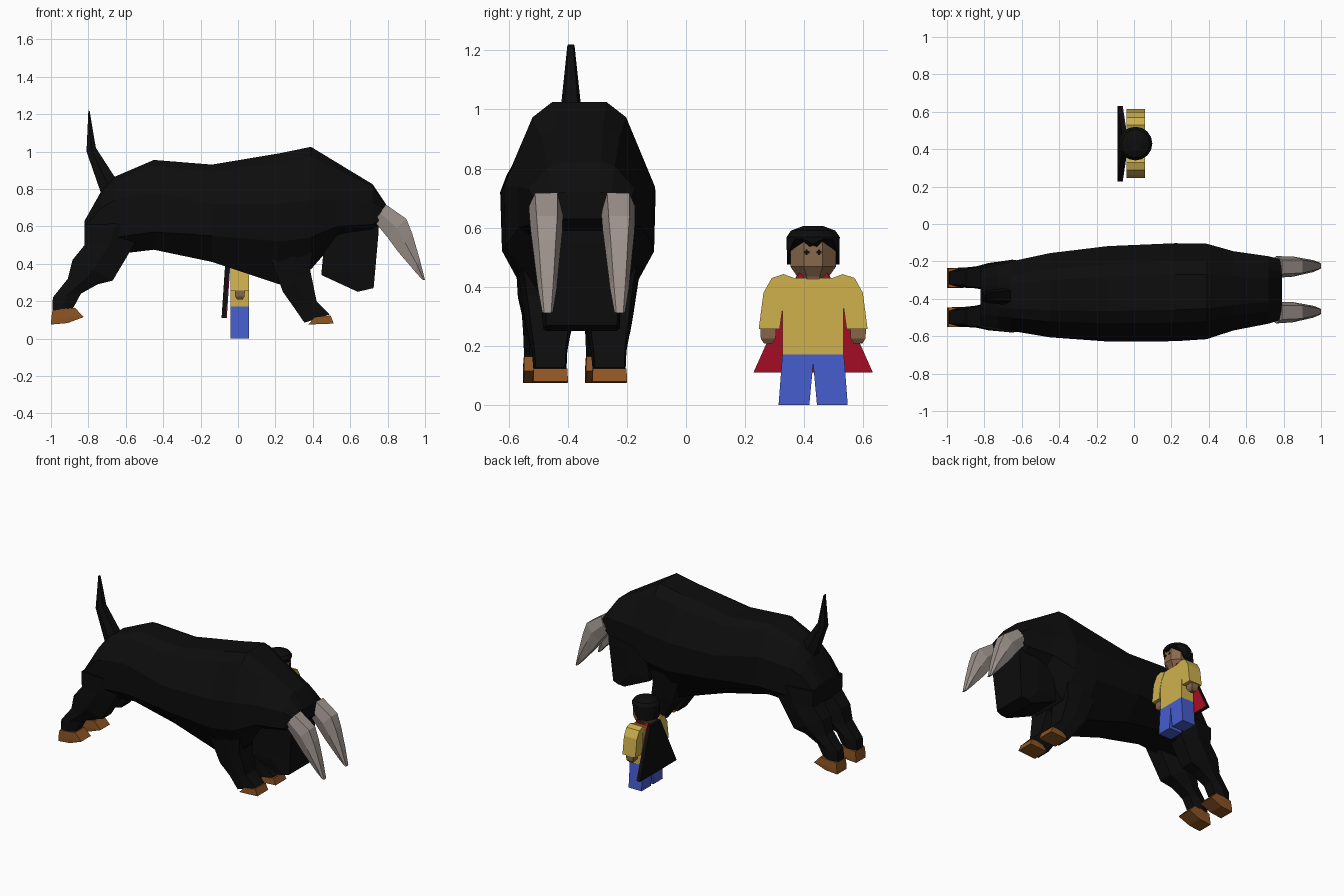
import bpy, bmesh, math
from mathutils import Vector


def material(name, rgb):
    m = bpy.data.materials.new(name)
    m.diffuse_color = (*rgb, 1)
    return m


BLACK = material("black", (0.004, 0.004, 0.004))
HORN = material("horn grey", (0.34, 0.29, 0.265))
BROWN = material("hoof brown", (0.27, 0.09, 0.018))
SKIN = material("skin brown", (0.25, 0.14, 0.07))
YELLOW = material("shirt yellow", (0.62, 0.44, 0.075))
BLUE = material("trouser blue", (0.06, 0.11, 0.62))
RED = material("cape red", (0.40, 0.004, 0.018))


def loft(name, rings, mat):
    """Skin equal-length rings of points and cap both ends."""
    bm = bmesh.new()
    vs = [[bm.verts.new(p) for p in r] for r in rings]
    n = len(vs[0])
    for a, b in zip(vs, vs[1:]):
        for i in range(n):
            j = (i + 1) % n
            bm.faces.new((a[i], a[j], b[j], b[i]))
    bm.faces.new(vs[0])
    bm.faces.new(vs[-1])
    bmesh.ops.recalc_face_normals(bm, faces=bm.faces)
    me = bpy.data.meshes.new(name)
    bm.to_mesh(me)
    bm.free()
    me.materials.append(mat)
    ob = bpy.data.objects.new(name, me)
    bpy.context.collection.objects.link(ob)
    return ob


def mid(x):
    """The bull's centre line is turned slightly from the x axis."""
    return -0.37 + 0.024 * x


def limb(name, pairs, off, mat, k=0.65):
    """Loft along side-outline pairs (x1, z1, x2, z2, half width)."""
    rings = []
    for x1, z1, x2, z2, h in pairs:
        c1, c2 = mid(x1) + off, mid(x2) + off
        xm, zm = (x1 + x2) / 2, (z1 + z2) / 2
        rings.append([(x1, c1 - k * h, z1), (xm, (c1 + c2) / 2 - h, zm), (x2, c2 - k * h, z2),
                      (x2, c2 + k * h, z2), (xm, (c1 + c2) / 2 + h, zm), (x1, c1 + k * h, z1)])
    return loft(name, rings, mat)


def slab_x(name, poly, x0, x1, mat):
    """Extrude a (y, z) outline along x."""
    return loft(name, [[(x, y, z) for y, z in poly] for x in (x0, x1)], mat)


# Bull torso: x, top, bottom, half width, upper side z, lower side z
sections = [
    (-0.82, 0.63, 0.49, 0.15, 0.60, 0.53),
    (-0.73, 0.79, 0.44, 0.17, 0.70, 0.53),
    (-0.66, 0.865, 0.45, 0.185, 0.74, 0.54),
    (-0.45, 0.955, 0.475, 0.225, 0.78, 0.57),
    (-0.14, 0.93, 0.41, 0.255, 0.72, 0.55),
    (0.22, 0.99, 0.29, 0.262, 0.72, 0.52),
    (0.39, 1.025, 0.37, 0.255, 0.74, 0.54),
    (0.53, 0.94, 0.53, 0.212, 0.74, 0.60),
    (0.72, 0.825, 0.56, 0.18, 0.73, 0.61),
    (0.79, 0.72, 0.63, 0.16, 0.69, 0.65)]
rings = []
for x, zt, zb, w, zu, zl in sections:
    half = [(0.36 * w, zt), (0.62 * w, zt - 0.18 * (zt - zu)), (w, zu), (w * 0.98, zl), (0.5 * w, zb)]
    rings.append([(x, mid(x) + y, z) for y, z in half] +
                 [(x, mid(x) - y, z) for y, z in reversed(half)])
loft("bull_body", rings, BLACK)

# Lowered head and tail
limb("bull_head", [(0.43, 0.64, 0.75, 0.70, 0.15), (0.46, 0.50, 0.75, 0.55, 0.145),
                   (0.445, 0.34, 0.735, 0.38, 0.135), (0.64, 0.25, 0.725, 0.27, 0.13)],
     0, BLACK, 0.92)
limb("bull_tail", [(-0.73, 0.77, -0.65, 0.85, 0.045), (-0.81, 1.0, -0.76, 1.02, 0.034),
                   (-0.80, 1.22, -0.793, 1.215, 0.012)], 0, BLACK)

# Legs, hooves and horns on both sides
for s, side in ((-1, "right"), (1, "left")):
    limb("hind_leg_" + side, [
        (-0.82, 0.61, -0.48, 0.62, 0.09), (-0.82, 0.50, -0.56, 0.495, 0.085),
        (-0.885, 0.42, -0.67, 0.31, 0.075), (-0.91, 0.32, -0.75, 0.29, 0.06),
        (-0.99, 0.22, -0.84, 0.24, 0.053), (-0.993, 0.15, -0.88, 0.165, 0.05)], 0.105 * s, BLACK)
    limb("hind_hoof_" + side, [
        (-0.992, 0.152, -0.872, 0.165, 0.052), (-0.998, 0.11, -0.825, 0.115, 0.054),
        (-1.0, 0.075, -0.91, 0.083, 0.053)], 0.105 * s, BROWN, 0.98)
    limb("front_leg_" + side, [
        (0.12, 0.58, 0.42, 0.62, 0.13), (0.24, 0.25, 0.385, 0.37, 0.085),
        (0.30, 0.165, 0.42, 0.20, 0.06), (0.355, 0.085, 0.49, 0.128, 0.055)],
        0.1 * s, BLACK, 0.9)
    limb("front_hoof_" + side, [
        (0.41, 0.112, 0.495, 0.124, 0.058), (0.375, 0.075, 0.512, 0.08, 0.06)],
        0.1 * s, BROWN, 0.98)
    limb("horn_" + side, [
        (0.73, 0.625, 0.79, 0.717, 0.058), (0.80, 0.54, 0.90, 0.64, 0.054),
        (0.855, 0.465, 0.932, 0.56, 0.045), (0.945, 0.36, 0.97, 0.43, 0.032),
        (0.985, 0.315, 1.0, 0.312, 0.018)], 0.122 * s, HORN)

# Man: shirt torso, facing +x
CY = 0.43
slab_x("shirt", [(CY + y, z) for y, z in ((-0.103, 0.172), (0.103, 0.172), (0.103, 0.40),
       (0.06, 0.43), (-0.06, 0.43), (-0.103, 0.40))], -0.04, 0.058, YELLOW)

for s, side in ((-1, "right"), (1, "left")):
    slab_x("trouser_leg_" + side, [(CY + s * y, z) for y, z in (
        (0.013, 0), (0.117, 0), (0.104, 0.172), (0.0, 0.172), (0.0, 0.14))], -0.04, 0.06, BLUE)
    slab_x("sleeve_" + side, [(CY + s * y, z) for y, z in (
        (0.06, 0.428), (0.10, 0.443), (0.14, 0.43), (0.168, 0.38), (0.184, 0.258),
        (0.113, 0.258), (0.103, 0.33), (0.09, 0.38))], -0.039, 0.06, YELLOW)
    # Fist tapering downward
    hy = CY + 0.152 * s
    loft("hand_" + side, [[(0.01 + a * r, hy + b * r, z)
         for a, b in ((-1, -1), (1, -1), (1, 1), (-1, 1))]
         for z, r in ((0.262, 0.027), (0.225, 0.025), (0.208, 0.014))], SKIN)

# Eight-sided head with tapered chin
ANG = [math.radians(22.5 + 45 * i) for i in range(8)]


def octo(r, z):
    return [(0.008 + r * math.cos(a), CY + r * math.sin(a), z) for a in ANG]


loft("head", [octo(0.052, 0.42), octo(0.058, 0.435), octo(0.083, 0.468),
              octo(0.083, 0.53), octo(0.080, 0.575)], SKIN)

# Hair cap with a raised, peaked hairline at the front
hair = []
for level, (r, z) in enumerate(((0.0885, 0), (0.09, 0.568), (0.075, 0.59), (0.035, 0.605))):
    ring = []
    for i in range(16):
        a = math.tau * i / 16
        c = math.cos(a)
        low = 0.545 if c > 0.99 else 0.562 if c > 0.6 else 0.52 if c > 0.1 else 0.475
        ring.append((0.008 + r * c, CY + r * math.sin(a), low if level == 0 else z))
    hair.append(ring)
loft("hair", hair, BLACK)

# Eyes as thin plates
FX = 0.008 + 0.083 * math.cos(math.radians(22.5))
for s in (-1, 1):
    for hy, hz in ((0.009, 0.0035), (0.0035, 0.009)):
        y, z = CY - 0.001 + 0.021 * s, 0.517
        slab_x("eye", [(y - hy, z - hz), (y + hy, z - hz), (y + hy, z + hz), (y - hy, z + hz)],
               FX - 0.002, FX + 0.002, BLACK)


# Cape with a dark back and a red lining, plus collar points
def cape_layer(name, xb, xt, t, mat):
    loft(name, [[(xb, CY - 0.202, 0.11), (xb, CY + 0.202, 0.11),
                 (xb + t, CY + 0.202, 0.11), (xb + t, CY - 0.202, 0.11)],
                [(xt, CY - 0.055, 0.44), (xt, CY + 0.055, 0.44),
                 (xt + t, CY + 0.055, 0.44), (xt + t, CY - 0.055, 0.44)]], mat)


cape_layer("cape_back", -0.088, -0.066, 0.024, BLACK)
cape_layer("cape_lining", -0.064, -0.042, 0.004, RED)
for s in (-1, 1):
    slab_x("collar_point", [(CY + s * y, z) for y, z in (
        (0.02, 0.425), (0.062, 0.425), (0.045, 0.45), (0.03, 0.45))], -0.045, 0.05, RED)
